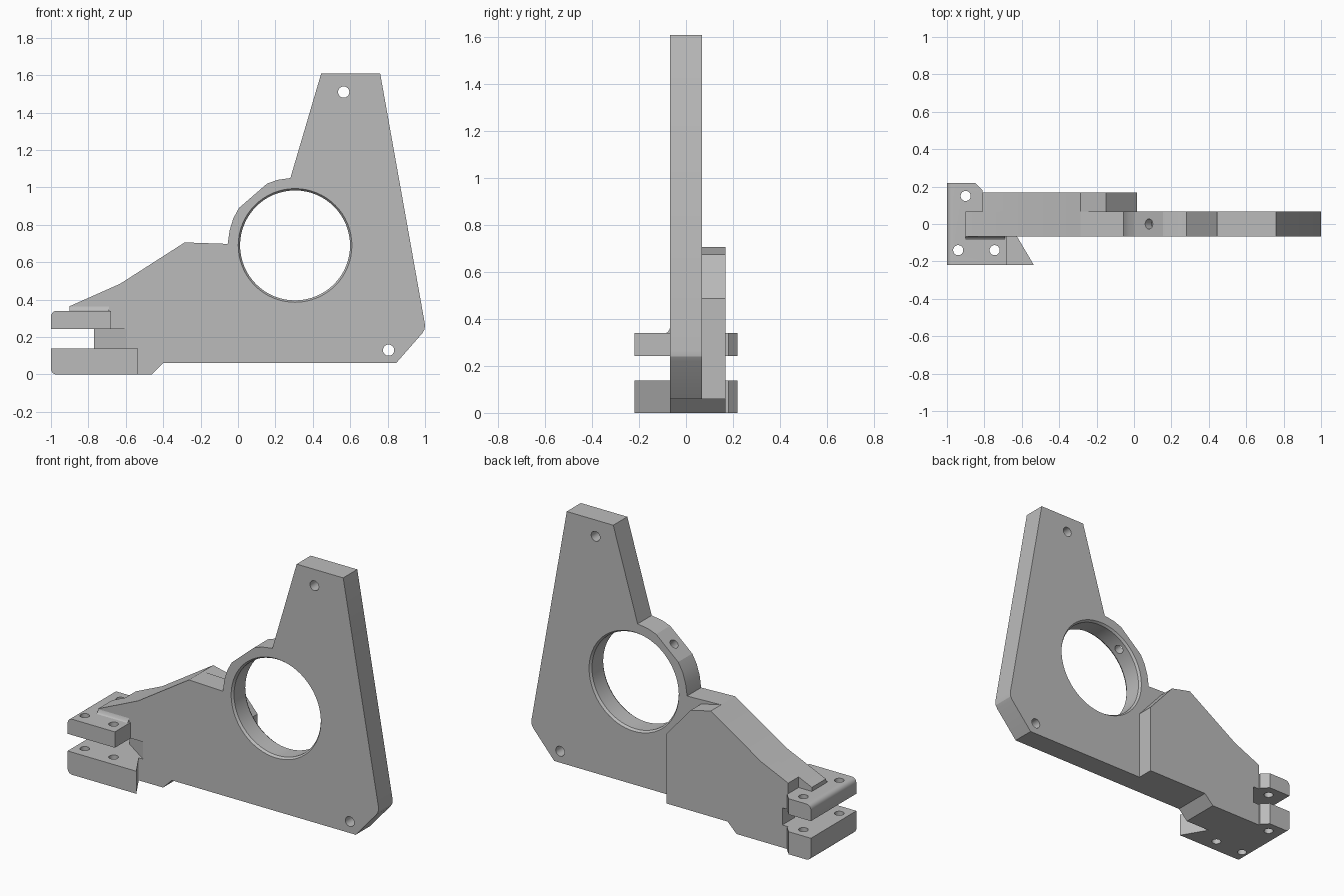
import bpy, bmesh, math
from mathutils import Vector

cube = bpy.data.objects.get("Cube")
if cube:
    bpy.data.objects.remove(cube)

metal = bpy.data.materials.new("machined grey metal")
metal.use_nodes = True
GREY = (0.5, 0.5, 0.5, 1)
metal.diffuse_color = GREY
metal.node_tree.nodes["Principled BSDF"].inputs["Base Color"].default_value = GREY


def prism(name, points, low, high, axis="y"):
    """Extrude an outline: (x, z) along y, (x, y) along z or (y, z) along x."""
    place = {"y": lambda a, b, h: (a, h, b),
             "z": lambda a, b, h: (a, b, h),
             "x": lambda a, b, h: (h, a, b)}[axis]
    bm = bmesh.new()
    face = bm.faces.new([bm.verts.new(place(a, b, low)) for a, b in points])
    out = bmesh.ops.extrude_face_region(bm, geom=[face])
    top = [v for v in out["geom"] if isinstance(v, bmesh.types.BMVert)]
    step = Vector(place(0, 0, high)) - Vector(place(0, 0, low))
    bmesh.ops.translate(bm, verts=top, vec=step)
    bmesh.ops.recalc_face_normals(bm, faces=bm.faces)
    return finish(name, bm)


def finish(name, bm):
    mesh = bpy.data.meshes.new(name)
    bm.to_mesh(mesh)
    bm.free()
    mesh.materials.append(metal)
    obj = bpy.data.objects.new(name, mesh)
    bpy.context.collection.objects.link(obj)
    return obj


def rod(centre, direction, radius, length, sides=32):
    bpy.ops.mesh.primitive_cylinder_add(vertices=sides, radius=radius, depth=length, location=centre)
    obj = bpy.context.object
    obj.name = "hole_cutter"
    obj.rotation_euler = Vector(direction).to_track_quat("Z", "Y").to_euler()
    obj.data.materials.append(metal)
    return obj


def cut(target, cutter):
    cutter.hide_render = True
    mod = target.modifiers.new("cut", "BOOLEAN")
    mod.operation, mod.solver, mod.object = "DIFFERENCE", "EXACT", cutter
    bpy.context.view_layer.objects.active = target
    bpy.ops.object.modifier_apply(modifier=mod.name)
    bpy.data.objects.remove(cutter)


def spun_cutter(profile, centre, sides=64):
    """Turned cutter along y from (radius, y) pairs."""
    bm = bmesh.new()
    rings = [[bm.verts.new((centre[0] + r * math.cos(math.tau * i / sides), y,
                            centre[1] + r * math.sin(math.tau * i / sides)))
              for i in range(sides)] for r, y in profile]
    for a, b in zip(rings, rings[1:]):
        for i in range(sides):
            j = (i + 1) % sides
            bm.faces.new((a[i], a[j], b[j], b[i]))
    bm.faces.new(rings[0])
    bm.faces.new(rings[-1])
    bmesh.ops.recalc_face_normals(bm, faces=bm.faces)
    return finish("bore_cutter", bm)


T = 0.068                      # half thickness of the plate
SLOT_LOW, SLOT_HIGH = 0.138, 0.243
BORE = (0.305, 0.69)

# Main plate with its rounded clamp shoulder
plate = prism("main_plate", [
    (-0.9, 0), (-0.46, 0), (-0.4, 0.06), (0.845, 0.06), (0.985, 0.22), (0.997, 0.24), (1.0, 0.265),
    (0.76, 1.61), (0.445, 1.61), (0.28, 1.05), (0.21, 1.04), (0.155, 1.02), (0.005, 0.89),
    (-0.025, 0.835), (-0.045, 0.77), (-0.055, 0.698), (-0.285, 0.706), (-0.63, 0.485),
    (-0.9, 0.365)], -T, T)

# Thickening block on the rear
block = prism("rear_block", [
    (-0.81, 0), (-0.46, 0), (-0.4, 0.06), (0.015, 0.06), (0.015, 0.487), (-0.15, 0.675),
    (-0.285, 0.706), (-0.63, 0.485), (-0.81, 0.405)], T, 0.168)

# Slot between the fork flanges, slanted on its front side
for part in (plate, block):
    cut(part, prism("slot_cutter", [(-1.1, -0.3), (-0.595, -0.3), (-0.595, -T), (-0.77, 0.05),
                                    (-0.77, 0.3), (-1.1, 0.3)], SLOT_LOW, SLOT_HIGH, "z"))

# Large chamfered bore, bolt holes and the set screw hole
R, C = 0.294, 0.014
cut(plate, spun_cutter([(R + 0.02, -T - C), (R, -T + C), (R, T - C), (R + 0.02, T + C)], BORE))
for x, z in ((0.565, 1.51), (0.805, 0.13)):
    cut(plate, rod((x, 0, z), (0, 1, 0), 0.03, 0.4))
cut(plate, rod((0.08, 0, 0.955), (-0.655, 0, 0.755), 0.027, 0.2))


# Fork flanges with one rounded outer edge and three bolt holes each
def flange(name, front_right, inner_right, low, high, round_z):
    obj = prism(name, [(-1, -0.22), (front_right, -0.22), (inner_right, -T), (inner_right, T - 0.02),
                       (-0.81, T), (-0.81, 0.18), (-0.85, 0.22), (-1, 0.22)], low, high, "z")
    bm = bmesh.new()
    bm.from_mesh(obj.data)
    edges = [e for e in bm.edges if all(v.co.x < -0.99 and abs(v.co.z - round_z) < 0.001 for v in e.verts)]
    bmesh.ops.bevel(bm, geom=edges, offset=0.03, segments=5, profile=0.5, affect="EDGES")
    bm.to_mesh(obj.data)
    bm.free()
    for x, y in ((-0.9, 0.15), (-0.94, -0.14), (-0.745, -0.14)):
        cut(obj, rod((x, y, 0.2), (0, 0, 1), 0.027, 1))
    return obj


lower = flange("lower_flange", -0.535, -0.625, 0, SLOT_LOW, 0)
upper = flange("upper_flange", -0.68, -0.68, SLOT_HIGH, 0.34, 0.34)

# Small fillet where the upper flange meets the plate
fillet = prism("flange_fillet", [(-T, 0.34), (-0.085, 0.34), (-0.077, 0.345), (-0.071, 0.354), (-T, 0.363)],
               -0.9, -0.69, "x")

for obj in (plate, block, lower, upper, fillet):
    bpy.ops.object.select_all(action="DESELECT")
    obj.select_set(True)
    bpy.context.view_layer.objects.active = obj
    bpy.ops.object.shade_smooth_by_angle(angle=math.radians(20))
